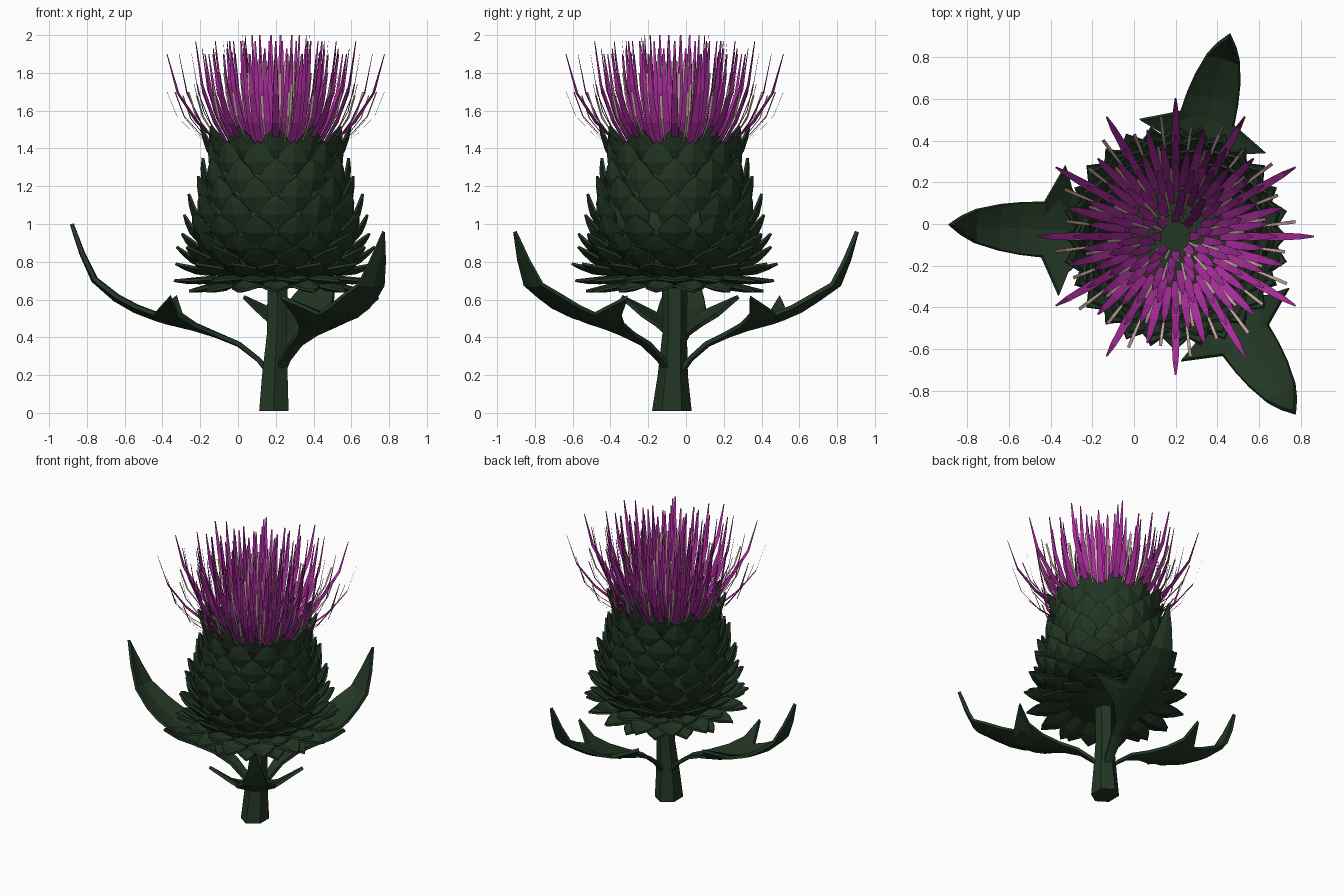
import bpy, math
from mathutils import Vector

if "Cube" in bpy.data.objects:
    bpy.data.objects.remove(bpy.data.objects["Cube"])

CX, CY = 0.20, -0.06   # axis of the flower


def mat(name, r, g, b):
    m = bpy.data.materials.new(name)
    m.diffuse_color = (r, g, b, 1)
    m.use_nodes = True
    m.node_tree.nodes["Principled BSDF"].inputs["Base Color"].default_value = m.diffuse_color
    return m


GREEN = mat("dark_green", 0.016, 0.037, 0.017)
MAGENTA = mat("magenta", 0.42, 0.027, 0.35)
PALE = mat("pale_pink", 0.62, 0.40, 0.38)


def make(name, verts, faces, material, thick=0):
    me = bpy.data.meshes.new(name)
    me.from_pydata(verts, [], faces)
    me.materials.append(material)
    me.update()
    ob = bpy.data.objects.new(name, me)
    bpy.context.collection.objects.link(ob)
    if thick:
        s = ob.modifiers.new("thickness", 'SOLIDIFY')
        s.thickness = thick
        s.offset = 0
    return ob


def polar(r, z, side, ang):
    """Point at radius r, sideways offset and height, turned by ang about the flower axis."""
    c, s = math.cos(ang), math.sin(ang)
    return (CX + r * c - side * s, CY + r * s + side * c, z)


def loft(name, rings, n, material):
    """Rings of (cx, cy, rx, ry, z) joined to a closed body."""
    v, f = [], []
    for cx, cy, rx, ry, z in rings:
        for i in range(n):
            a = 2 * math.pi * (i + 0.5) / n
            v.append((cx + rx * math.cos(a), cy + ry * math.sin(a), z))
    for k in range(len(rings) - 1):
        for i in range(n):
            j = (i + 1) % n
            f.append((k * n + i, k * n + j, (k + 1) * n + j, (k + 1) * n + i))
    f.append(tuple(reversed(range(n))))
    f.append(tuple(range((len(rings) - 1) * n, len(rings) * n)))
    return make(name, v, f, material)


# Stem and bulb core
loft("stem", [(0.19, -0.075, 0.09, 0.105, 0.01), (0.195, -0.07, 0.078, 0.08, 0.2),
              (0.205, -0.06, 0.06, 0.065, 0.42), (0.21, -0.06, 0.062, 0.068, 0.70)], 6, GREEN)
core = [(0.08, 0.66), (0.27, 0.70), (0.36, 0.77), (0.395, 0.88), (0.395, 1.02),
        (0.375, 1.16), (0.34, 1.29), (0.30, 1.40)]
loft("bulb_core", [(CX, CY, r, r, z) for r, z in core], 24, GREEN)

# Overlapping bracts with flaring tips: rows of (base r, base z, tip r, tip z, count)
rows = [(0.24, 0.69, 0.47, 0.645, 14), (0.29, 0.71, 0.54, 0.70, 14),
        (0.33, 0.73, 0.545, 0.79, 14), (0.36, 0.76, 0.525, 0.88, 14),
        (0.385, 0.82, 0.51, 0.95, 14), (0.395, 0.89, 0.485, 1.05, 14),
        (0.395, 0.97, 0.46, 1.16, 12), (0.38, 1.06, 0.425, 1.255, 12),
        (0.36, 1.15, 0.385, 1.35, 12), (0.33, 1.24, 0.36, 1.44, 12),
        (0.305, 1.30, 0.395, 1.52, 12)]
v, f = [], []
for k, (r0, z0, r1, z1, n) in enumerate(rows):
    d = Vector((r1 - r0, z1 - z0))
    out = Vector((d.y, -d.x)).normalized()   # outward side of the bract
    for i in range(n):
        a = 2 * math.pi * (i + 0.5 * (k % 2)) / n - math.pi / 2
        b = len(v)
        for t, w, bulge in [(0, 0.05, 0.0), (0.45, 0.092, 0.018), (0.75, 0.055, 0.012)]:
            p = Vector((r0, z0)) + d * t + out * bulge
            q = p - out * w * 0.28
            v += [polar(q.x, q.y, -w, a), polar(p.x, p.y, 0, a), polar(q.x, q.y, w, a)]
        v.append(polar(r1, z1, 0, a))
        for m in (0, 3):
            for s in (0, 1):
                f.append((b + m + s, b + m + s + 1, b + m + s + 4, b + m + s + 3))
        f += [(b + 6, b + 7, b + 9), (b + 7, b + 8, b + 9)]
make("bracts", v, f, GREEN, 0.014)


# Three lobed leaves: stations of (r, z, half width)
stations = [(0.03, 0.20, 0.03), (0.09, 0.28, 0.03), (0.19, 0.36, 0.04), (0.31, 0.41, 0.06),
            (0.42, 0.445, 0.12), (0.50, 0.465, 0.20), (0.56, 0.48, 0.31), (0.62, 0.50, 0.13),
            (0.72, 0.54, 0.125), (0.82, 0.60, 0.11), (0.93, 0.70, 0.08),
            (0.99, 0.84, 0.045), (1.04, 1.0, 0.001)]


def leaf(name, ang, scale, top):
    pts = [Vector((r * scale, z * top if z > 0.6 else z)) for r, z, w in stations]
    v, f = [], []
    for k, (r, z, w) in enumerate(stations):
        t = (pts[min(k + 1, len(pts) - 1)] - pts[max(k - 1, 0)]).normalized()
        up = Vector((-t.y, t.x))
        for u in (-1, -0.5, 0, 0.5, 1):
            x = abs(u) * w
            e = pts[k] + up * (0.15 * x + 0.085 * (x / 0.3) ** 3)
            v.append(polar(e.x, e.y, u * w, ang))
    for k in range(len(stations) - 1):
        for s in range(4):
            i = 5 * k + s
            f.append((i, i + 5, i + 6, i + 1))
    make(name, v, f, GREEN, 0.022)


leaf("leaf_left", math.radians(177), 1.04, 1.0)
leaf("leaf_back", math.radians(75), 0.96, 0.96)
leaf("leaf_front", math.radians(-56), 0.98, 0.96)


# Florets: flat ribbons in rings of (tip r, tip z, count, turn in degrees)
def ribbons(name, rings, widths, material, base):
    v, f = [], []
    for rt, zt, n, turn in rings:
        rb = min(0.29, rt * 0.55)
        for i in range(n):
            a = 2 * math.pi * i / n + math.radians(turn)
            b = len(v)
            for t, h, w in zip((0, 0.5, 0.82, 1), (0, 0.3, 0.6, 1), widths):
                r, z = rb + (rt - rb) * t, base + (zt - base) * h
                v += [polar(r, z, -w, a), polar(r, z, w, a)]
            f += [(b + m, b + m + 1, b + m + 3, b + m + 2) for m in (0, 2, 4)]
    make(name, v, f, material)


ribbons("petals", [(0.665, 1.90, 12, 0), (0.53, 1.90, 12, 15), (0.49, 1.97, 12, 0),
                   (0.45, 1.90, 12, 8), (0.42, 1.93, 12, 22), (0.37, 1.97, 12, 0),
                   (0.33, 1.91, 12, 15), (0.28, 1.97, 12, 7), (0.23, 1.90, 12, 22),
                   (0.18, 2.00, 10, 10), (0.12, 1.93, 8, 0)],
        (0.018, 0.020, 0.014, 0.004), MAGENTA, 1.38)
ribbons("stamens", [(0.58, 1.70, 12, 7), (0.53, 1.68, 12, 22), (0.44, 1.74, 12, 11),
                    (0.33, 1.80, 12, 4), (0.22, 1.84, 12, 13), (0.12, 1.86, 12, 5)],
        (0.006, 0.006, 0.008, 0.008), PALE, 1.38)
